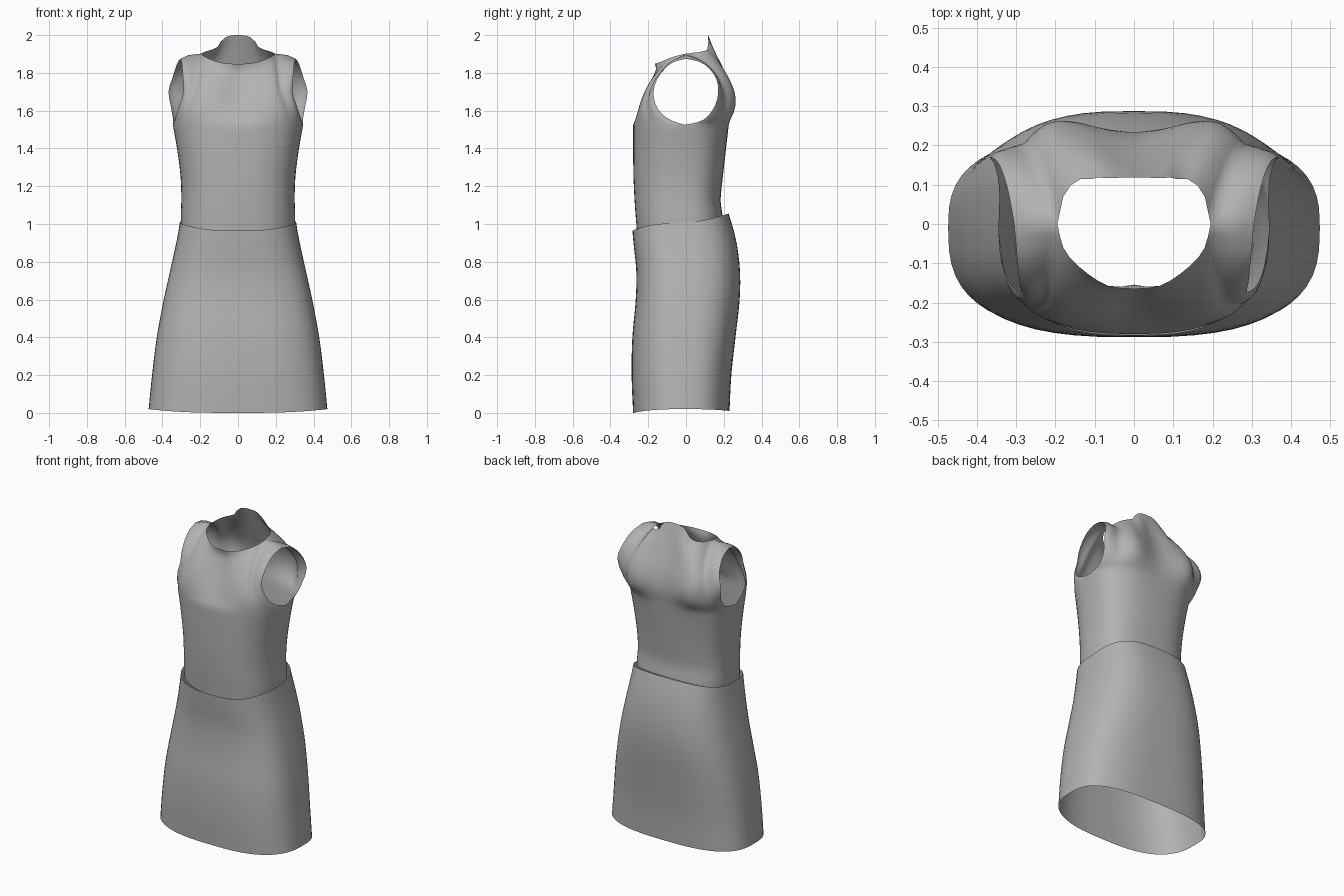
import bpy, bmesh, math
from mathutils import Vector

if "Cube" in bpy.data.objects:
    bpy.data.objects.remove(bpy.data.objects["Cube"], do_unlink=True)

fabric = bpy.data.materials.new("grey fabric")
fabric.use_nodes = True
GREY = (0.45, 0.45, 0.45, 1)
fabric.diffuse_color = GREY
fabric.node_tree.nodes["Principled BSDF"].inputs["Base Color"].default_value = GREY

SIDE_Y = -0.01
CHEST = 1.525
COLS = 14   # columns in each quarter


def profile(rows, z):
    """Smooth interpolation of (z, half width, front y, back y) rows."""
    z = min(max(z, rows[0][0]), rows[-1][0])
    i = max(k for k in range(len(rows) - 1) if rows[k][0] <= z)
    a, b = rows[i], rows[i + 1]
    p, q = rows[max(i - 1, 0)], rows[min(i + 2, len(rows) - 1)]
    h = b[0] - a[0]
    t = (z - a[0]) / h
    out = []
    for k in (1, 2, 3):
        ma = (b[k] - p[k]) / (b[0] - p[0]) * h
        mb = (q[k] - a[k]) / (q[0] - a[0]) * h
        out.append(a[k] * (1 + 2 * t) * (1 - t) ** 2 + ma * t * (1 - t) ** 2
                   + b[k] * t * t * (3 - 2 * t) + mb * t * t * (t - 1))
    return out


def ring_point(rows, z, angle, power):
    """Point on a rounded-box cross-section; angle runs front to back."""
    w, front, back = profile(rows, z)
    c, s = max(math.cos(angle), 0), math.sin(angle)
    depth = back - SIDE_Y if s > 0 else SIDE_Y - front
    return Vector((w * c ** (2 / power),
                   SIDE_Y + math.copysign(abs(s) ** (2 / power), s) * depth, z))


def along(points, t):
    """Point at a fraction of a polyline's length."""
    lengths = [(b - a).length for a, b in zip(points, points[1:])]
    d = t * sum(lengths)
    for a, b, l in zip(points, points[1:], lengths):
        if d <= l:
            return a.lerp(b, d / l)
        d -= l
    return points[-1].copy()


def rounded(points, keep=8):
    """Catmull-Rom refinement of a few points."""
    out = []
    for i in range(len(points) - 1):
        a, b = points[i], points[i + 1]
        p = points[i - 1] if i else a
        q = points[min(i + 2, len(points) - 1)]
        for k in range(keep):
            t = k / keep
            out.append(0.5 * (2 * a + (b - p) * t + (2 * p - 5 * a + 4 * b - q) * t * t
                              + (3 * a - p - 3 * b + q) * t ** 3))
    return out + [points[-1]]


def vecs(*pts):
    return [Vector(p) for p in pts]


def add_grid(bm, grid):
    rows = [[bm.verts.new(p) for p in row] for row in grid]
    for r, s in zip(rows, rows[1:]):
        for i in range(len(r) - 1):
            bm.faces.new((r[i], r[i + 1], s[i + 1], s[i]))


def finish(bm, name):
    """Weld, mirror across x and smooth."""
    bmesh.ops.remove_doubles(bm, verts=bm.verts, dist=0.0005)
    other = bmesh.ops.duplicate(bm, geom=bm.verts[:] + bm.edges[:] + bm.faces[:])["geom"]
    for v in other:
        if isinstance(v, bmesh.types.BMVert):
            v.co.x *= -1
    bmesh.ops.remove_doubles(bm, verts=bm.verts, dist=0.0005)
    bmesh.ops.recalc_face_normals(bm, faces=bm.faces)
    for f in bm.faces:
        f.smooth = True
    mesh = bpy.data.meshes.new(name)
    bm.to_mesh(mesh)
    bm.free()
    mesh.materials.append(fabric)
    bpy.context.collection.objects.link(bpy.data.objects.new(name, mesh))


def waist(angle):
    """Waist seam dips at the front and rises at the back."""
    s = math.sin(angle)
    return 1.005 + (0.05 * s if s > 0 else -0.04 * s * s)


ANGLES = [math.pi * (i / (2 * COLS) - 0.5) for i in range(2 * COLS + 1)]

# Skirt: flared open tube
SKIRT = [(0, .475, -.28, .23), (.2, .455, -.288, .24), (.4, .43, -.284, .262),
         (.6, .393, -.266, .284), (.75, .36, -.263, .286), (.9, .327, -.278, .268),
         (1.0, .309, -.286, .243), (1.06, .305, -.286, .224)]
bm = bmesh.new()
grid = []
for r in range(21):
    row = []
    for a in ANGLES:
        hem = 0.02 * math.cos(a) ** 2 + (0.01 if a > 0 else 0) * math.sin(a) ** 2
        z = hem + (waist(a) - hem) * r / 20
        row.append(ring_point(SKIRT, z, a, 2.8))
    grid.append(row)
add_grid(bm, grid)
finish(bm, "skirt")

# Bodice: lower tube up to the armpits
BODICE = [(.9, .3, -.255, .2), (1.05, .303, -.267, .193), (1.12, .3, -.272, .183),
          (1.25, .304, -.278, .195), (1.4, .323, -.28, .212), (CHEST, .345, -.28, .226)]
bm = bmesh.new()
grid = []
for r in range(17):
    row = []
    for a in ANGLES:
        low = waist(a) - 0.015
        row.append(ring_point(BODICE, low + (CHEST - low) * r / 16, a, 2.6))
    grid.append(row)
add_grid(bm, grid)

# Bodice: front and back panels between neckline, shoulder and armhole
neck_side, shoulder = Vector((.195, 0, 1.902)), Vector((.305, 0, 1.875))
seam = [neck_side, Vector((.26, 0, 1.895)), shoulder]
front_neck = rounded(vecs((0, -.165, 1.848), (.06, -.16, 1.85), (.12, -.125, 1.862),
                          (.175, -.07, 1.885)) + [neck_side])
back_neck = vecs((0, .118, 2), (.06, .118, 1.998), (.07, .115, 1.98), (.1, .12, 1.96),
                 (.11, .113, 1.93), (.15, .115, 1.92), (.18, .07, 1.91)) + [neck_side]
front_arm = vecs((.333, -.1, 1.56), (.313, -.155, 1.62), (.288, -.172, 1.7),
                 (.292, -.145, 1.78), (.298, -.08, 1.85)) + [shoulder]
back_arm = vecs((.343, .09, 1.55), (.355, .15, 1.62), (.368, .17, 1.7),
                (.345, .155, 1.78), (.322, .09, 1.85)) + [shoulder]
front_mid = vecs((0, -.253, 1.58), (0, -.19, 1.7), (0, -.155, 1.8), (0, -.165, 1.848))
back_mid = vecs((0, .232, 1.62), (0, .212, 1.72), (0, .175, 1.82), (0, .142, 1.92),
                (0, .118, 2))


def panel(sign, neck, arm, mid):
    base = [ring_point(BODICE, CHEST, sign * math.pi / 2 * (1 - i / COLS), 2.6)
            for i in range(COLS + 1)]
    left, right = rounded([base[0]] + mid), rounded([base[-1]] + arm)
    split = 9
    top = ([along(neck, i / split) for i in range(split)]
           + [along(seam, i / (COLS - split)) for i in range(COLS - split + 1)])
    grid = []
    for r in range(17):
        v = r / 16
        l, m = along(left, v), along(right, v)
        row = []
        for i in range(COLS + 1):
            u = i / COLS
            row.append(base[i] * (1 - v) + top[i] * v + l * (1 - u) + m * u
                       - (base[0] * (1 - u) + base[-1] * u) * (1 - v)
                       - (top[0] * (1 - u) + top[-1] * u) * v)
        grid.append(row)
    add_grid(bm, grid)


panel(-1, front_neck, front_arm, front_mid)
panel(1, back_neck, back_arm, back_mid)

# Shoulder blades
for v in bm.verts:
    if v.co.y > 0.03:
        v.co.y += 0.02 * math.exp(-((v.co.x - .18) / .09) ** 2 - ((v.co.z - 1.65) / .13) ** 2)
finish(bm, "bodice")
